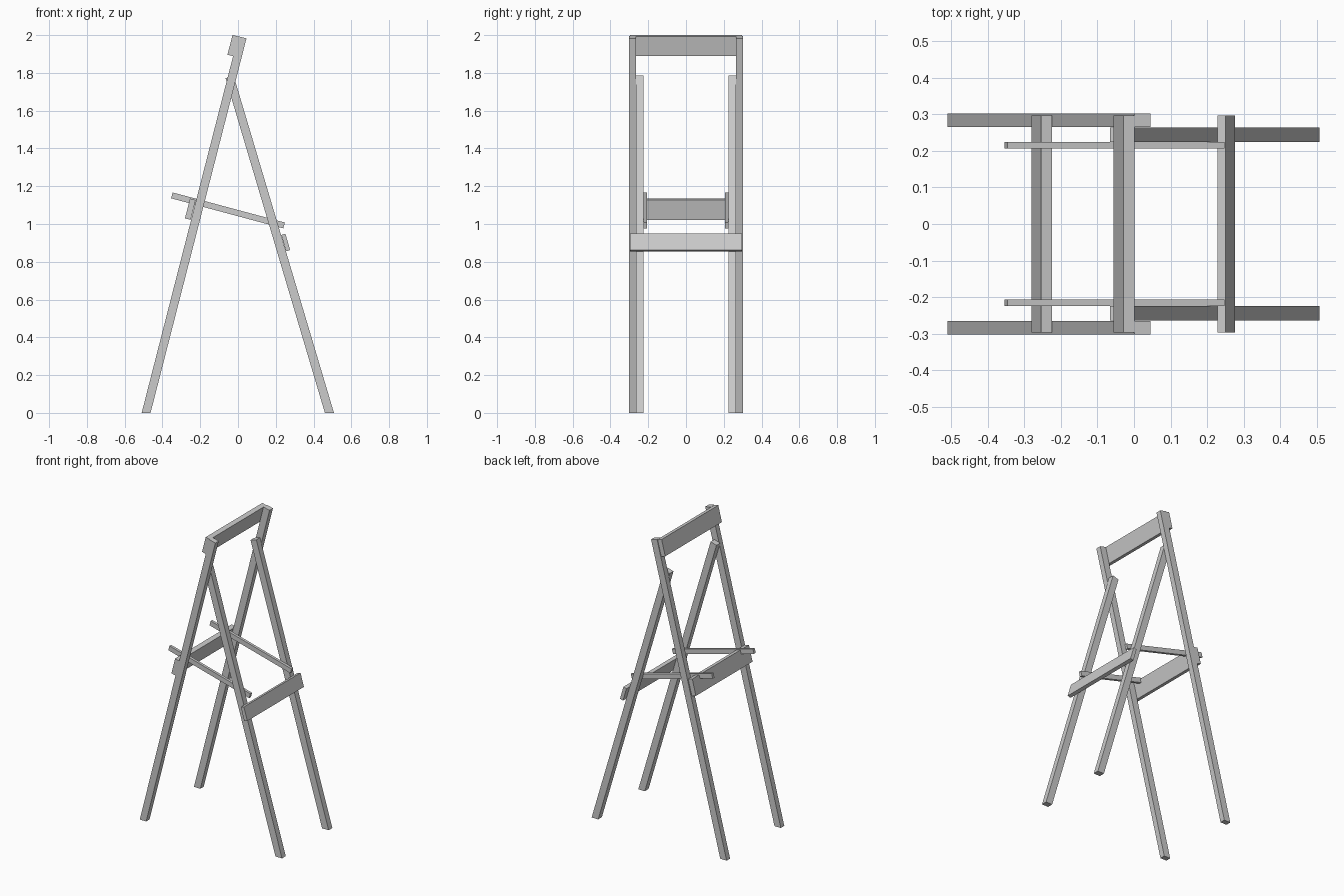
import bpy, bmesh

if "Cube" in bpy.data.objects:
    bpy.data.objects.remove(bpy.data.objects["Cube"])


def prism(name, profile, y0, y1):
    """Extrude a side profile (x, z points) from y0 to y1."""
    bm = bmesh.new()
    face = bm.faces.new([bm.verts.new((x, y0, z)) for x, z in profile])
    ext = bmesh.ops.extrude_face_region(bm, geom=[face])
    verts = [g for g in ext["geom"] if isinstance(g, bmesh.types.BMVert)]
    bmesh.ops.translate(bm, verts=verts, vec=(0, y1 - y0, 0))
    bmesh.ops.recalc_face_normals(bm, faces=bm.faces[:])
    mesh = bpy.data.meshes.new(name)
    bm.to_mesh(mesh)
    bm.free()
    ob = bpy.data.objects.new(name, mesh)
    bpy.context.collection.objects.link(ob)
    return ob


def pair(name, profile, y0, y1):
    """Same part on both sides of y = 0."""
    prism(name + "_near", profile, -y1, -y0)
    prism(name + "_far", profile, y0, y1)


def board(corner, along, across, length, thick):
    """Rectangle profile from one corner and two unit directions."""
    (cx, cz), (ax, az), (bx, bz) = corner, along, across
    return [(cx, cz), (cx + ax * length, cz + az * length),
            (cx + ax * length + bx * thick, cz + az * length + bz * thick),
            (cx + bx * thick, cz + bz * thick)]


# Tall frame legs and shorter rear legs, cut flat on the floor
pair("front_leg", [(-0.510, 0), (-0.463, 0), (0.045, 1.983), (0.001, 1.994)], 0.266, 0.302)
pair("rear_leg", [(0.460, 0), (0.508, 0), (-0.023, 1.785), (-0.066, 1.772)], 0.225, 0.264)

# Cross boards on the outer face of the tall frame
down, out = (-0.248, -0.969), (-0.969, 0.248)
for name, corner in (("top_board", (0.001, 1.993)), ("front_cross_board", (-0.224, 1.127))):
    prism(name, board(corner, down, out, 0.108, 0.031), -0.297, 0.297)

# Cross board on the outer face of the rear legs
prism("rear_cross_board",
      board((0.229, 0.942), (0.281, -0.960), (0.960, 0.281), 0.09, 0.023), -0.297, 0.297)

# Sloping side braces linking both frames
pair("side_brace",
     board((-0.346, 1.167), (0.966, -0.259), (-0.259, -0.966), 0.615, 0.032), 0.207, 0.225)
